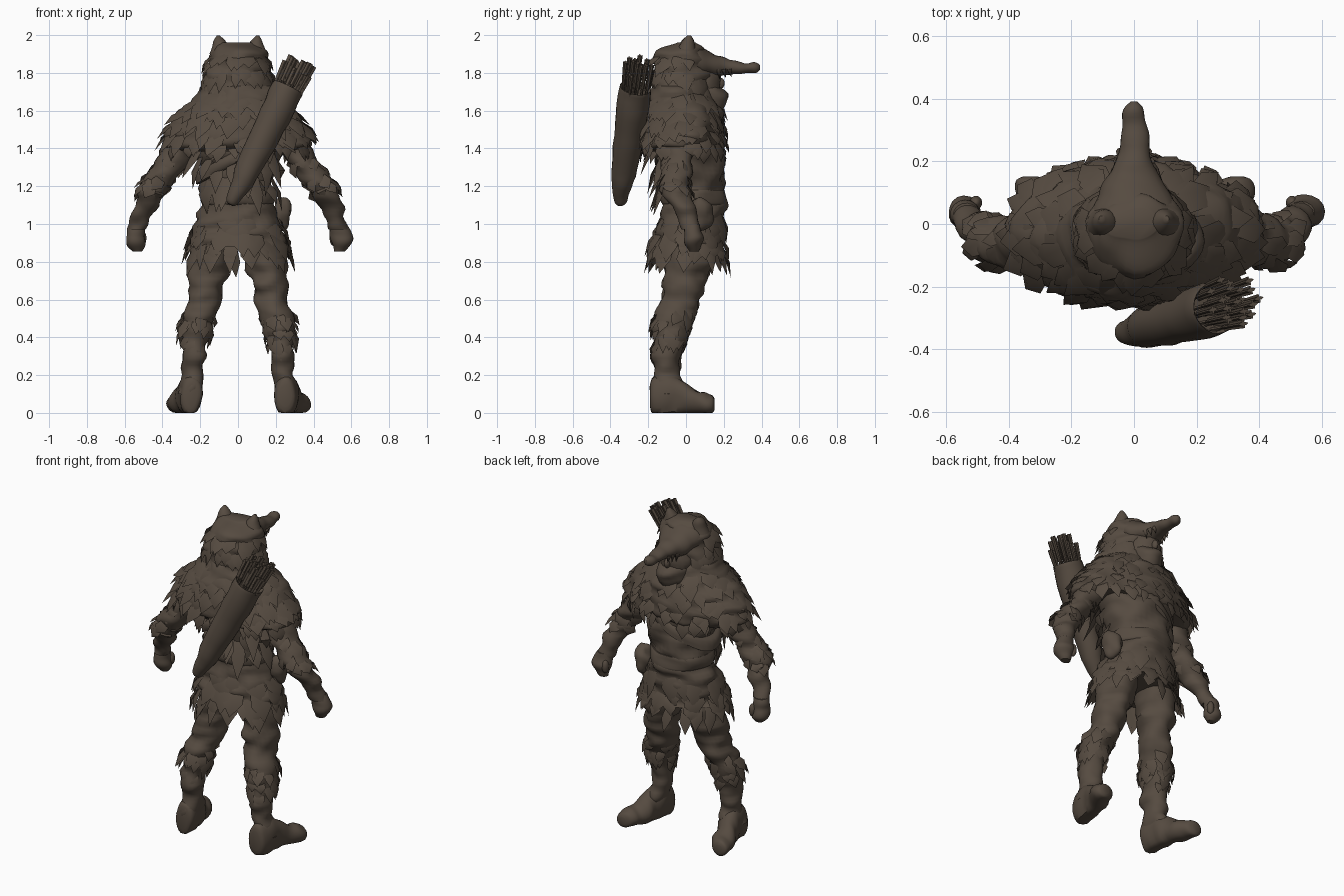
import bpy, bmesh, random
from math import sin, cos, pi, tau, radians
from mathutils import Vector, Matrix, noise

random.seed(4)
old = bpy.data.objects.get("Cube")
if old:
    bpy.data.objects.remove(old)

BROWN = (0.092, 0.070, 0.052, 1)
mat = bpy.data.materials.new("dark brown hide")
mat.use_nodes = True
mat.diffuse_color = BROWN
bsdf = mat.node_tree.nodes["Principled BSDF"]
bsdf.inputs["Base Color"].default_value = BROWN
bsdf.inputs["Roughness"].default_value = 0.9


def finish(name, bm, angle=50, matrix=None):
    if matrix:
        bm.transform(matrix)
    bmesh.ops.recalc_face_normals(bm, faces=bm.faces)
    mesh = bpy.data.meshes.new(name)
    bm.to_mesh(mesh)
    bm.free()
    mesh.materials.append(mat)
    ob = bpy.data.objects.new(name, mesh)
    bpy.context.collection.objects.link(ob)
    bpy.ops.object.select_all(action='DESELECT')
    ob.select_set(True)
    bpy.context.view_layer.objects.active = ob
    bpy.ops.object.shade_smooth_by_angle(angle=radians(angle))
    return ob


def sample(rings, t):
    """Smooth ring (cx, cy, height, rx, ry) at t from 0 to 1."""
    n = len(rings) - 1
    f = min(max(t, 0), 1) * n
    i = min(int(f), n - 1)
    u = f - i
    a, b, c, d = (rings[min(max(k, 0), n)] for k in range(i - 1, i + 3))
    return [q + 0.5 * u * (r - p + u * (2*p - 5*q + 4*r - s + u * (3*(q - r) + s - p)))
            for p, q, r, s in zip(a, b, c, d)]


def surf(rings, t, a):
    cx, cy, z, rx, ry = sample(rings, t)
    return Vector((cx + abs(rx) * cos(a), cy + abs(ry) * sin(a), z))


def loft(name, rings, segs=28, fine=4, rough=0.0, forward=False, matrix=None, floor=False):
    """Skin a stack of ellipses; forward lays the stack along y."""
    bm = bmesh.new()
    steps = (len(rings) - 1) * fine
    rows = []
    for i in range(steps + 1):
        row = []
        for j in range(segs):
            a = tau * j / segs
            p = surf(rings, i / steps, a)
            # fold-like roughness, stretched round the part
            k = noise.noise(Vector((p.x * 9, p.y * 9, p.z * 17))) * rough
            p += Vector((cos(a), sin(a), 0)) * k
            if forward:
                p = Vector((p.x, p.z, p.y))
            if floor:
                p.z = max(p.z, 0)
            row.append(bm.verts.new(p))
        rows.append(row)
    for r0, r1 in zip(rows, rows[1:]):
        for j in range(segs):
            k = (j + 1) % segs
            bm.faces.new((r0[j], r0[k], r1[k], r1[j]))
    bm.faces.new(rows[0])
    bm.faces.new(rows[-1])
    return finish(name, bm, 50, matrix)


def fur(name, rings, rows, count, length, width, flare=0.02, arc=(0, tau)):
    """Rows of pointed ridged tufts lying on a lofted surface."""
    bm = bmesh.new()
    for t in rows:
        for j in range(count):
            a = arc[0] + (arc[1] - arc[0]) * (j + random.uniform(0.1, 0.9)) / count
            tt = t + random.uniform(-0.04, 0.04)
            p = surf(rings, tt, a)
            down = (surf(rings, tt + 0.06, a) - surf(rings, tt - 0.06, a)).normalized()
            out = Vector((cos(a), sin(a), 0))
            side = down.cross(out).normalized()
            down = (down + side * random.uniform(-0.3, 0.3)).normalized()
            ln = length * random.uniform(0.65, 1.2)
            w = width * random.uniform(0.7, 1.2)
            mid = p + down * ln * 0.5 + out * flare * 0.5
            v = [bm.verts.new(q) for q in (
                p - side * w * 0.7 - out * 0.015, p + side * w * 0.7 - out * 0.015,
                mid - side * w, mid + side * w, mid + out * w * 0.3,
                p + down * ln + out * flare * random.uniform(0.3, 1.2))]
            for f in ((0, 1, 4), (0, 4, 2), (1, 3, 4), (2, 4, 5), (4, 3, 5), (1, 0, 2, 5, 3)):
                bm.faces.new([v[i] for i in f])
    return finish(name, bm, 60)


def ball(name, loc, size, rough=0.0):
    bm = bmesh.new()
    bmesh.ops.create_uvsphere(bm, u_segments=20, v_segments=14, radius=1)
    bm.transform(Matrix.Translation(loc) @ Matrix.Diagonal((*size, 1)))
    for v in bm.verts:
        v.co += (v.co - Vector(loc)).normalized() * noise.noise(v.co * 16) * rough
    return finish(name, bm)


def spike(name, base, tip, r, flat=1.0, sides=8, r2=0.0):
    base, tip = Vector(base), Vector(tip)
    d = tip - base
    bm = bmesh.new()
    bmesh.ops.create_cone(bm, cap_ends=True, segments=sides, radius1=r, radius2=r2, depth=d.length)
    bm.transform(Matrix.Diagonal((1, flat, 1, 1)))
    return finish(name, bm, 50, Matrix.Translation((base + tip) / 2) @ d.to_track_quat('Z', 'Y').to_matrix().to_4x4())


# torso and tunic skirt
torso = [(0, .01, 1.55, .24, .15), (0, .02, 1.4, .235, .17), (0, .035, 1.27, .195, .16),
         (0, .04, 1.14, .185, .163), (0, .035, 1.04, .212, .168), (0, .02, .95, .243, .182),
         (0, .015, .88, .258, .19)]
loft("torso", torso, 36, 5, 0.035)
fur("skirt_panels", torso, (.66, .78), 14, .16, .052, .014)
fur("skirt_hem", torso, (.9, .97), 17, .14, .042, .025)
belt = [(0, .042, z, .185 + r, .163 + r) for z, r in ((1.18, 0), (1.16, .008), (1.115, .01), (1.1, 0))]
loft("belt", belt, 32, 2, 0.02)
ball("belt_pouch", (.23, .08, 1.06), (.05, .06, .09), .03)

# fur cape over the shoulders
cape = [(0, -.03, 1.73, .18, .15), (0, -.025, 1.66, .235, .18), (0, -.025, 1.59, .305, .203),
        (0, -.02, 1.5, .373, .218), (0, -.02, 1.42, .395, .222), (0, -.01, 1.385, .345, .195)]
loft("cape", cape, 40, 5, 0.04)
fur("cape_fur", cape, (.15, .32, .48), 18, .13, .046, .014)
fur("cape_fur_back", cape, (.2, .4, .6), 9, .14, .046, .035, (pi * 1.1, pi * 1.9))
fur("cape_hem", cape, (.66, .77), 26, .1, .036, .018)
fur("cape_tassels", torso, (.12, .22, .34), 8, .19, .042, .1, (pi * 1.05, pi * 1.95))

# strap across the chest
strap = [(0, .02, z, .2 + r, .165 + r) for z, r in ((.035, 0), (.025, .02), (-.025, .02), (-.035, 0))]
tilt = Matrix.Identity(4)
tilt[2][0] = 0.55
loft("quiver_strap", strap, 32, 2, 0.01, matrix=Matrix.Translation((0, 0, 1.36)) @ tilt)

# wolf-head hood
hood = [(0, -.005, 1.96, .08, .045), (0, -.015, 1.935, .12, .105), (0, -.02, 1.88, .15, .145),
        (0, -.025, 1.8, .175, .15), (0, -.03, 1.7, .18, .15), (0, -.02, 1.6, .21, .17)]
loft("hood", hood, 32, 5, 0.035)
fur("hood_fur", hood, (.35, .55, .75), 12, .11, .04, .014, (pi * .9, tau + pi * .1))
fur("hood_cheeks", hood, (.6, .78), 4, .14, .045, .012, (-.1, .9))
fur("hood_cheeks_far", hood, (.6, .78), 4, .14, .045, .012, (pi - .9, pi + .1))
muzzle = [(0, 1.875, -.04, .14, .075), (0, 1.865, .05, .135, .082), (0, 1.848, .11, .108, .072),
          (0, 1.836, .17, .072, .056), (0, 1.83, .23, .054, .042), (0, 1.826, .31, .042, .03),
          (0, 1.828, .365, .026, .023), (0, 1.83, .391, .009, .012)]
loft("hood_muzzle", muzzle, 20, 4, 0.012, forward=True)

# bearded face under the muzzle
ball("face", (0, .085, 1.74), (.1, .1, .11), .014)
ball("nose", (0, .18, 1.745), (.018, .025, .03))
beard = [(0, .09, 1.74, .08, .1), (0, .105, 1.69, .088, .112), (0, .105, 1.64, .085, .108),
         (0, .1, 1.6, .055, .08)]
loft("beard", beard, 20, 4, 0.03)

for s, side in ((1, "left"), (-1, "right")):
    def flip(rings):
        return [(s * r[0], *r[1:]) for r in rings]

    # ears and fangs of the hood
    ear = flip([(.09, .0, 1.9, .06, .055), (.093, .005, 1.945, .042, .042),
                (.1, .012, 1.975, .026, .028), (.105, .018, 1.998, .008, .01)])
    loft(side + "_ear", ear, 16, 3, 0.006)
    for k in range(3):
        y = .17 + .03 * k
        x = s * (.06 - .008 * k)
        spike(side + "_fang", (x, y, 1.82), (x * .95, y + .01, 1.765 + .006 * k), .014)

    # arm, cuff and fist
    arm = flip([(.25, -.02, 1.52, .08, .085), (.3, -.03, 1.41, .085, .085),
                (.36, -.05, 1.31, .085, .075), (.43, -.06, 1.22, .085, .08),
                (.475, -.035, 1.13, .068, .07), (.512, .0, 1.04, .053, .052),
                (.532, .022, .97, .046, .043)])
    loft(side + "_arm", arm, 20, 5, 0.025)
    fur(side + "_sleeve_fur", arm, (.3, .44), 8, .09, .033, .012)
    fur(side + "_arm_cuff", arm, (.54,), 8, .08, .036, .014)
    fist = flip([(.532, .03, 1.0, .04, .036), (.54, .035, .96, .052, .044),
                 (.547, .04, .92, .054, .05), (.54, .04, .88, .047, .042), (.535, .04, .855, .03, .025)])
    loft(side + "_fist", fist, 16, 4, 0.018)
    ball(side + "_thumb", (s * .505, .068, .925), (.02, .022, .04))

    # leg, knee fur and boot
    leg = flip([(.12, .02, .95, .11, .13), (.148, .015, .8, .108, .118), (.165, -.01, .69, .094, .11),
                (.178, -.03, .59, .088, .1), (.21, -.065, .5, .088, .1), (.225, -.085, .4, .075, .085),
                (.228, -.1, .29, .06, .073), (.238, -.1, .2, .058, .075), (.255, -.09, .1, .06, .085)])
    loft(side + "_leg", leg, 24, 5, 0.028)
    fur(side + "_knee_fur", leg, (.47, .55), 10, .11, .034, .018)
    fur(side + "_boot_cuff", leg, (.62,), 8, .11, .032, .014)
    boot = flip([(.25, .09, -.19, .035, .06), (.25, .09, -.17, .058, .1), (.257, .1, -.08, .064, .112),
                 (.276, .08, -.01, .062, .085), (.3, .055, .06, .068, .06), (.32, .05, .11, .064, .053),
                 (.328, .047, .14, .045, .04), (.33, .045, .152, .015, .02)])
    loft(side + "_boot", boot, 20, 4, 0.014, forward=True, floor=True)

# quiver slung across the back
start, axis = Vector((-.03, -.35, 1.12)), Vector((.3, .085, .61)).normalized()
place = Matrix.Translation(start) @ axis.to_track_quat('Z', 'Y').to_matrix().to_4x4()
tube = [(0, 0, z, r, r) for z, r in ((-.02, .018), (0, .034), (.07, .048), (.2, .068), (.45, .082),
                                     (.655, .087), (.67, .082), (.655, .074), (.6, .07))]
loft("quiver", tube, 24, 4, 0.008, matrix=place)

# arrows with crossed fletching
for i in range(22):
    a, r = i * 2.4, .07 * (i / 22) ** .5
    low = place @ Vector((r * cos(a), r * sin(a), .55))
    top = place @ Vector((r * 1.2 * cos(a), r * 1.2 * sin(a), random.uniform(.75, .85)))
    spike("arrow_shaft", low, top, .007, 1, 6, .006)
    feather = low.lerp(top, .5)
    spike("arrow_fletching", feather, top, .012, .3, 6, .016)
    spike("arrow_fletching", feather, top, .005, 3, 6, .006)
